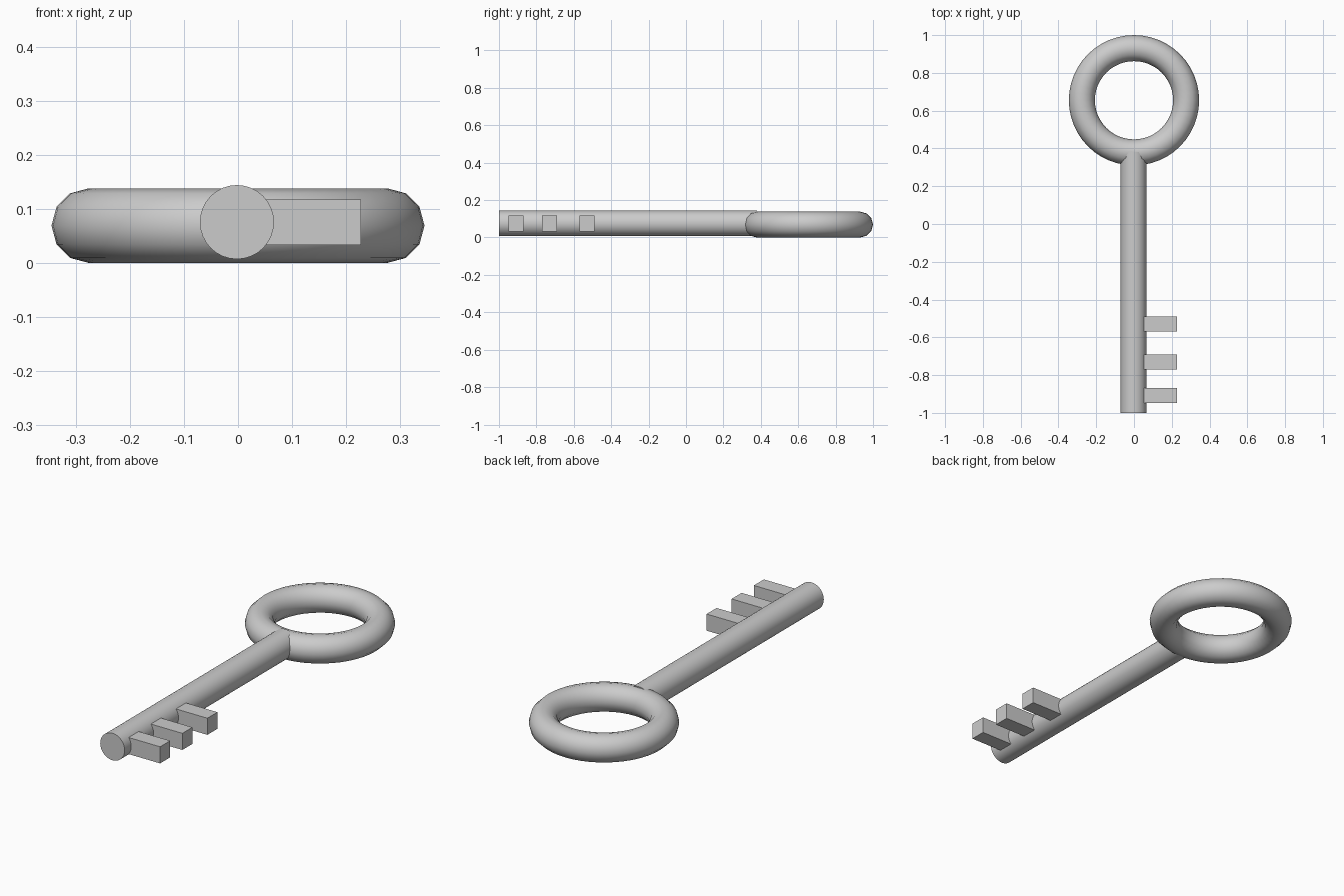
import bpy
from math import radians

default = bpy.data.objects.get("Cube")
if default:
    bpy.data.objects.remove(default, do_unlink=True)

# One grey metal for the whole key
metal = bpy.data.materials.new("grey metal")
metal.use_nodes = True
metal.diffuse_color = (0.6, 0.6, 0.6, 1)
metal.node_tree.nodes["Principled BSDF"].inputs["Base Color"].default_value = (0.6, 0.6, 0.6, 1)


def finish(name, smooth=True):
    obj = bpy.context.object
    obj.name = name
    obj.data.materials.append(metal)
    if smooth:
        bpy.ops.object.shade_smooth_by_angle(angle=radians(40))
    return obj


# Ring handle
bpy.ops.mesh.primitive_torus_add(
    major_segments=48, minor_segments=12, major_radius=0.276,
    minor_radius=0.069, location=(0, 0.655, 0.069))
finish("ring_handle")

# Round shaft, running from the tip into the ring
tip, root = -1.0, 0.38
bpy.ops.mesh.primitive_cylinder_add(
    vertices=32, radius=0.0685, depth=root - tip, end_fill_type='TRIFAN',
    location=(-0.002, (tip + root) / 2, 0.0755), rotation=(radians(90), 0, 0))
finish("shaft")

# Three square teeth on the left side of the shaft
for i, y in enumerate((-0.53, -0.73, -0.908)):
    bpy.ops.mesh.primitive_cube_add(size=1, location=(0.139, y, 0.075))
    tooth = finish(f"tooth_{i + 1}", smooth=False)
    tooth.scale = (0.178, 0.08, 0.084)
